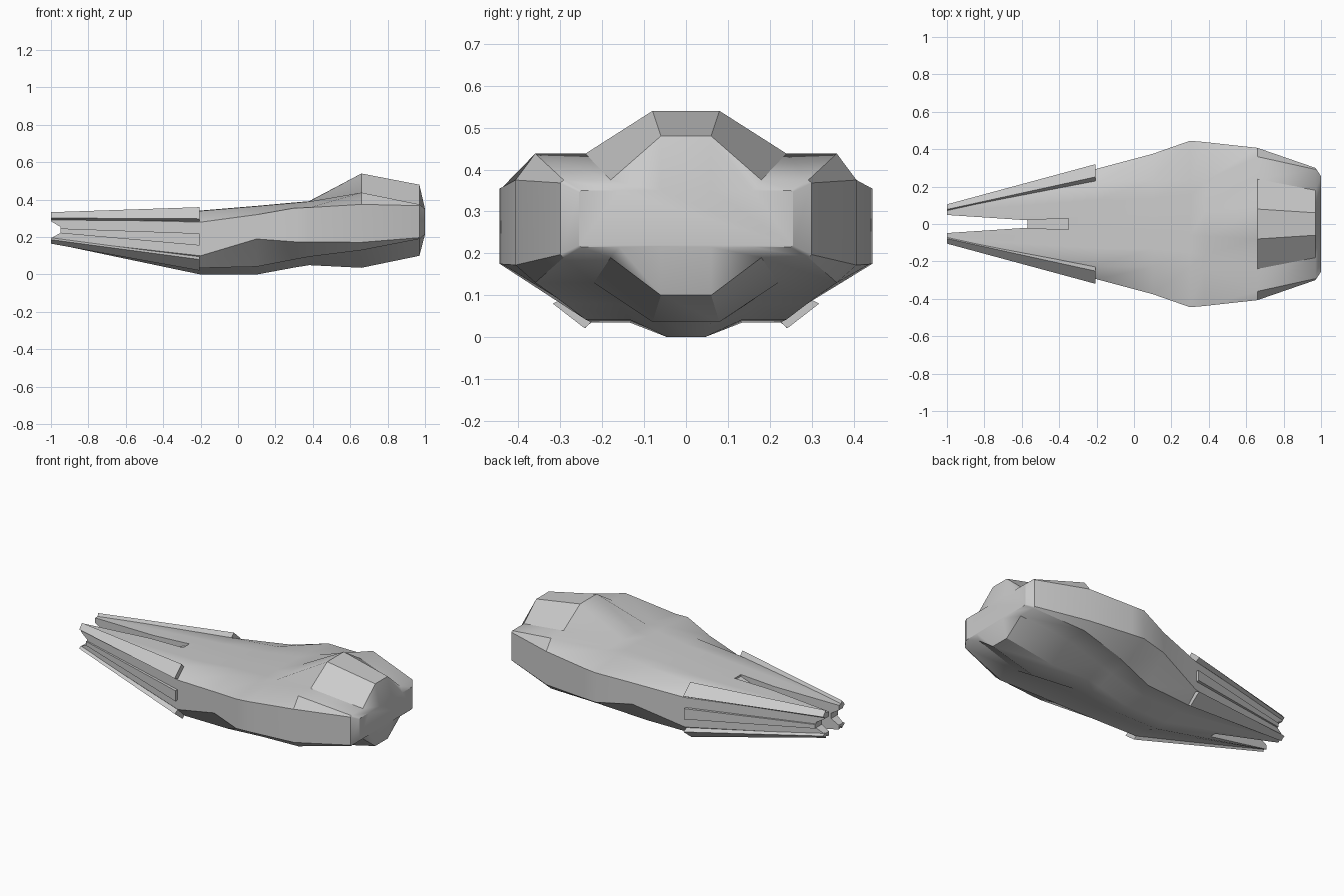
import bpy, bmesh

if "Cube" in bpy.data.objects:
    bpy.data.objects.remove(bpy.data.objects["Cube"])


def loft(name, rings):
    """Skin closed rings of points and cap both ends."""
    bm = bmesh.new()
    vs = [[bm.verts.new(p) for p in r] for r in rings]
    n = len(rings[0])
    for a, b in zip(vs, vs[1:]):
        for i in range(n):
            j = (i + 1) % n
            bm.faces.new((a[i], a[j], b[j], b[i]))
    bm.faces.new(vs[0])
    bm.faces.new(vs[-1])
    bmesh.ops.recalc_face_normals(bm, faces=bm.faces)
    me = bpy.data.meshes.new(name)
    bm.to_mesh(me)
    bm.free()
    ob = bpy.data.objects.new(name, me)
    bpy.context.collection.objects.link(ob)
    return ob


def activate(ob):
    bpy.ops.object.select_all(action='DESELECT')
    ob.select_set(True)
    bpy.context.view_layer.objects.active = ob


def cut(ob, cutter):
    cutter.hide_render = True
    m = ob.modifiers.new("cut", 'BOOLEAN')
    m.operation, m.object, m.solver = 'DIFFERENCE', cutter, 'EXACT'
    activate(ob)
    bpy.ops.object.modifier_apply(modifier=m.name)
    bpy.data.objects.remove(cutter)


# Hull stations: x, crest (y,z), crest foot y, shoulder y, shoulder z, side y,
# side top z, side bottom z, chine y, chine z, keel foot y, keel (y,z)
stations = [
    (-1.0, .055, .315, .065, .080, .315, .090, .298, .190, .080, .178, .065, .055, .168),
    (-.20, .050, .342, .130, .225, .340, .295, .280, .100, .225, .035, .135, .045, .000),
    (.10, .050, .367, .130, .230, .365, .375, .320, .190, .240, .042, .135, .045, .000),
    (.30, .060, .385, .150, .230, .383, .445, .355, .175, .290, .080, .160, .060, .037),
    (.38, .065, .392, .170, .230, .390, .438, .358, .174, .310, .095, .170, .065, .050),
    (.66, .080, .540, .240, .360, .438, .407, .375, .172, .360, .130, .220, .080, .036),
    (.97, .060, .480, .180, .292, .375, .300, .368, .197, .292, .190, .180, .060, .100),
    (1.0, .060, .350, .160, .250, .350, .255, .346, .219, .250, .215, .160, .060, .215),
]


def station_ring(s):
    x, y0, z0, y1, y2, zs, y3, z3, z4, y5, zc, y6, y7, z7 = s
    half = [(y0, z0), (y1, zs), (y2, zs), (y3, z3), (y3, z4), (y5, zc), (y6, zc), (y7, z7)]
    return [(x, y, z) for y, z in half] + [(x, -y, z) for y, z in reversed(half)]


hull = loft("hull", [station_ring(s) for s in stations])


def slab(name, x0, w0, low0, x1, w1, low1, top=.6):
    return loft(name, [[(x, -w, lo), (x, w, lo), (x, w, top), (x, -w, top)]
                       for x, w, lo in ((x0, w0, low0), (x1, w1, low1))])


# Nose slot, its sloping run-out, and the notch seen from the side
cut(hull, slab("slot_cutter", -1.1, .055, -.2, -.57, .02, -.2))
cut(hull, slab("runout_cutter", -.58, .021, .25, -.35, .03, .326))
notch = [(-1.05, .315), (-.95, .255), (-.95, .222), (-1.05, .165)]
cut(hull, loft("notch_cutter", [[(x, y, z) for x, z in notch] for y in (-.3, .3)]))
activate(hull)
bpy.ops.object.shade_smooth_by_angle(angle=0.56)

# Raised strips along the nose: tip x, section at tip, section at rear end
strips = {
    "upper_strip": (-1.0, [(.070, .310), (.078, .333), (.105, .302), (.088, .290)],
                    [(.230, .335), (.252, .360), (.320, .298), (.290, .283)]),
    "middle_strip": (-.95, [(.085, .246), (.112, .246), (.112, .221), (.085, .221)],
                     [(.285, .220), (.312, .220), (.312, .155), (.285, .155)]),
    "lower_strip": (-1.0, [(.070, .182), (.078, .165), (.105, .186), (.088, .198)],
                    [(.222, .040), (.242, .021), (.318, .080), (.288, .095)]),
}
for name, (tip, front, rear) in strips.items():
    for side, sgn in (("right", -1), ("left", 1)):
        loft(f"{name}_{side}", [[(x, sgn * y, z) for y, z in sec]
                                for x, sec in ((tip, front), (-.205, rear))])
